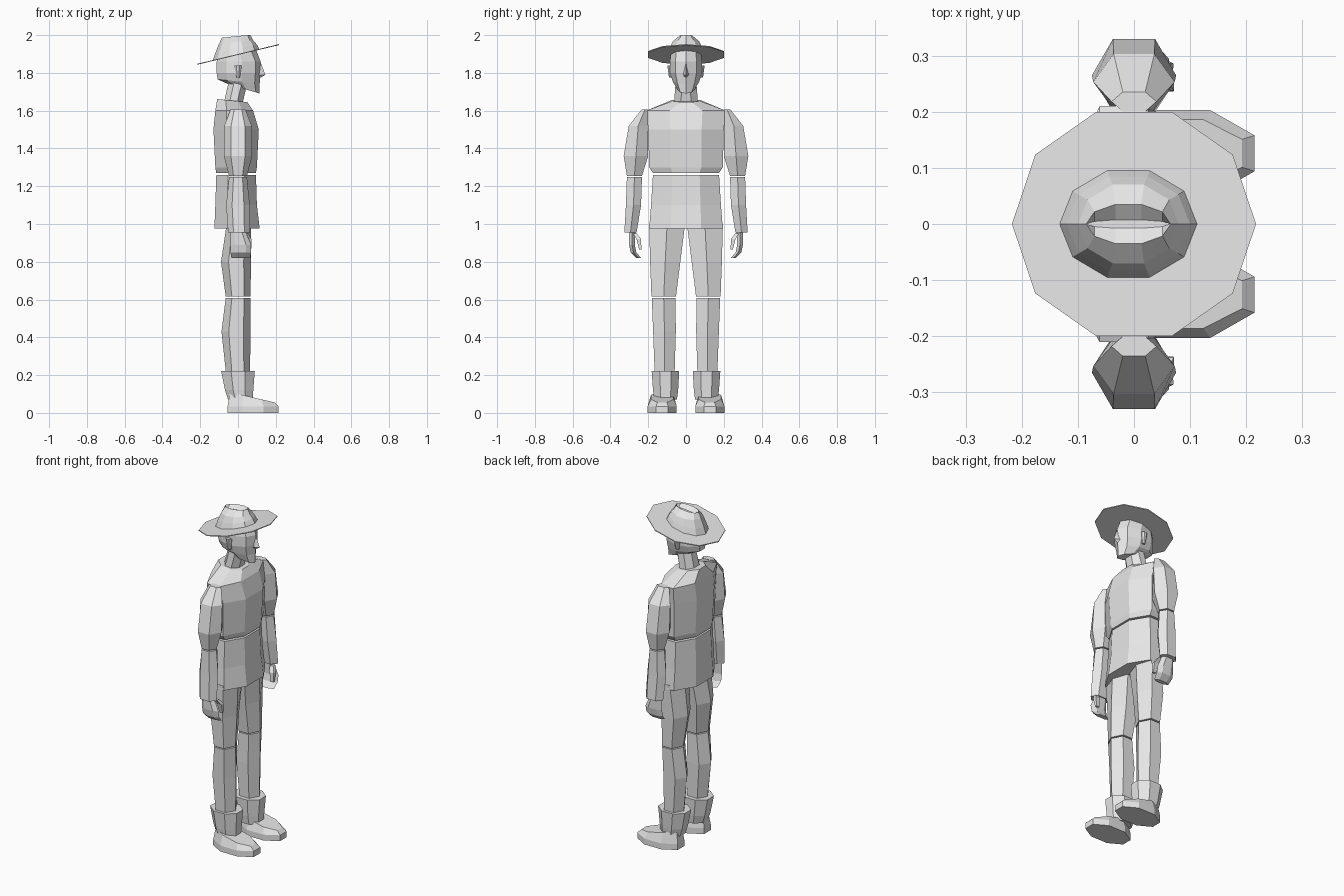
import bpy, bmesh
from math import cos, sin, tau

cube = bpy.data.objects.get("Cube")
if cube:
    bpy.data.objects.remove(cube, do_unlink=True)

grey = bpy.data.materials.new("plain_grey")
grey.use_nodes = True
colour = (.8, .8, .8, 1)
grey.diffuse_color = colour
grey.node_tree.nodes["Principled BSDF"].inputs["Base Color"].default_value = colour


def polygon(sides):
    """Regular polygon stretched to a unit box; multiples of four face the axes."""
    turn = .5 if sides % 4 == 0 else 0
    angles = [tau * (i + turn) / sides for i in range(sides)]
    reach_x = max(abs(cos(a)) for a in angles)
    reach_y = max(abs(sin(a)) for a in angles)
    return [(cos(a) / reach_x, sin(a) / reach_y) for a in angles]


def section(sides, z, depth, width, x=0, y=0, tilt=0):
    """One horizontal outline, optionally tilted along x."""
    outline = [(x + u * depth / 2, y + v * width / 2) for u, v in polygon(sides)]
    return [(px, py, z + tilt * px) for px, py in outline]


def loft(name, sides, *rings):
    """Closed, flat-shaded solid through a stack of sections."""
    bm = bmesh.new()
    rows = [[bm.verts.new(p) for p in section(sides, **ring)] for ring in rings]
    for low, high in zip(rows, rows[1:]):
        for i in range(sides):
            j = (i + 1) % sides
            bm.faces.new((low[i], low[j], high[j], high[i]))
    bm.faces.new(rows[0])
    bm.faces.new(rows[-1])
    bmesh.ops.recalc_face_normals(bm, faces=bm.faces)
    mesh = bpy.data.meshes.new(name)
    bm.to_mesh(mesh)
    bm.free()
    mesh.materials.append(grey)
    obj = bpy.data.objects.new(name, mesh)
    bpy.context.collection.objects.link(obj)


# Jacket in two pieces, and neck
loft("upper_jacket", 8,
     dict(z=1.27, depth=.21, width=.35, x=-.01),
     dict(z=1.3, depth=.22, width=.39, x=-.01),
     dict(z=1.5, depth=.24, width=.4, x=-.01),
     dict(z=1.6, depth=.2, width=.42, x=-.02),
     dict(z=1.65, depth=.16, width=.15, x=-.03, tilt=-.1))
loft("lower_jacket", 8,
     dict(z=.975, depth=.24, width=.39, x=-.005),
     dict(z=1.1, depth=.22, width=.37, x=-.01),
     dict(z=1.26, depth=.21, width=.35, x=-.01))
loft("neck", 8,
     dict(z=1.62, depth=.1, width=.13, x=-.03),
     dict(z=1.75, depth=.1, width=.11))

# Head and nose
loft("head", 9,
     dict(z=1.725, depth=.17, width=.09, x=.03, tilt=-.3),
     dict(z=1.755, depth=.23, width=.14, tilt=-.1),
     dict(z=1.8, depth=.24, width=.17),
     dict(z=1.86, depth=.24, width=.17),
     dict(z=1.9, depth=.21, width=.16, x=-.01, tilt=.24))
loft("nose", 3,
     dict(z=1.775, depth=.04, width=.03, x=.1),
     dict(z=1.79, depth=.06, width=.04, x=.115),
     dict(z=1.855, depth=.04, width=.02, x=.1))

# Hat: tilted brim, and crown folded in along a crease
slope = .24
loft("hat_brim", 10,
     dict(z=1.895, depth=.435, width=.4, tilt=slope),
     dict(z=1.9, depth=.435, width=.4, tilt=slope))
loft("hat_crown", 10,
     dict(z=1.9, depth=.245, width=.19, x=-.01, tilt=slope),
     dict(z=1.93, depth=.22, width=.17, x=-.01, tilt=.2),
     dict(z=1.965, depth=.18, width=.14, x=-.01, tilt=.1),
     dict(z=1.995, depth=.15, width=.07, x=-.01, tilt=.1),
     dict(z=1.975, depth=.15, width=.015, x=-.01, tilt=.1))

# Paired parts, built once per side
for label, side in (("left", 1), ("right", -1)):
    loft("ear_" + label, 8,
         dict(z=1.775, depth=.02, width=.02, y=side * .08),
         dict(z=1.84, depth=.04, width=.03, y=side * .084))

    # Sleeves
    loft("upper_arm_" + label, 6,
         dict(z=1.255, depth=.095, width=.08, y=side * .273),
         dict(z=1.36, depth=.15, width=.13, y=side * .265),
         dict(z=1.52, depth=.145, width=.1, y=side * .253),
         dict(z=1.605, depth=.08, width=.035, y=side * .218))
    loft("forearm_" + label, 6,
         dict(z=.955, depth=.115, width=.065, x=.005, y=side * .294),
         dict(z=1.1, depth=.125, width=.08, y=side * .278),
         dict(z=1.248, depth=.095, width=.08, y=side * .273))

    # Curled hand and thumb
    loft("hand_" + label, 6,
         dict(z=.96, depth=.08, width=.035, y=side * .285),
         dict(z=.89, depth=.11, width=.03, x=.015, y=side * .286),
         dict(z=.85, depth=.11, width=.03, x=.015, y=side * .278),
         dict(z=.82, depth=.1, width=.025, x=.015, y=side * .25))
    loft("thumb_" + label, 4,
         dict(z=.95, depth=.025, width=.02, x=.043, y=side * .27),
         dict(z=.92, depth=.027, width=.024, x=.058, y=side * .25),
         dict(z=.865, depth=.02, width=.012, x=.06, y=side * .242))

    # Trouser leg
    loft("thigh_" + label, 6,
         dict(z=.615, depth=.13, width=.13, y=side * .118),
         dict(z=.8, depth=.16, width=.16, x=-.01, y=side * .11),
         dict(z=1, depth=.13, width=.19, x=.005, y=side * .1))
    loft("shin_" + label, 6,
         dict(z=.2, depth=.125, width=.105, y=side * .113),
         dict(z=.43, depth=.155, width=.12, x=-.01, y=side * .114),
         dict(z=.608, depth=.13, width=.126, y=side * .118))

    # Boot: shaft, then shoe sloping down to the toe
    loft("boot_shaft_" + label, 8,
         dict(z=.07, depth=.13, width=.12, x=.013, y=side * .108),
         dict(z=.12, depth=.15, width=.133, x=.006, y=side * .108),
         dict(z=.222, depth=.178, width=.146, y=side * .109))
    loft("shoe_" + label, 8,
         dict(z=0, depth=.27, width=.154, x=.08, y=side * .126),
         dict(z=.035, depth=.27, width=.154, x=.08, y=side * .126),
         dict(z=.1, depth=.235, width=.12, x=.075, y=side * .126, tilt=-.23))
